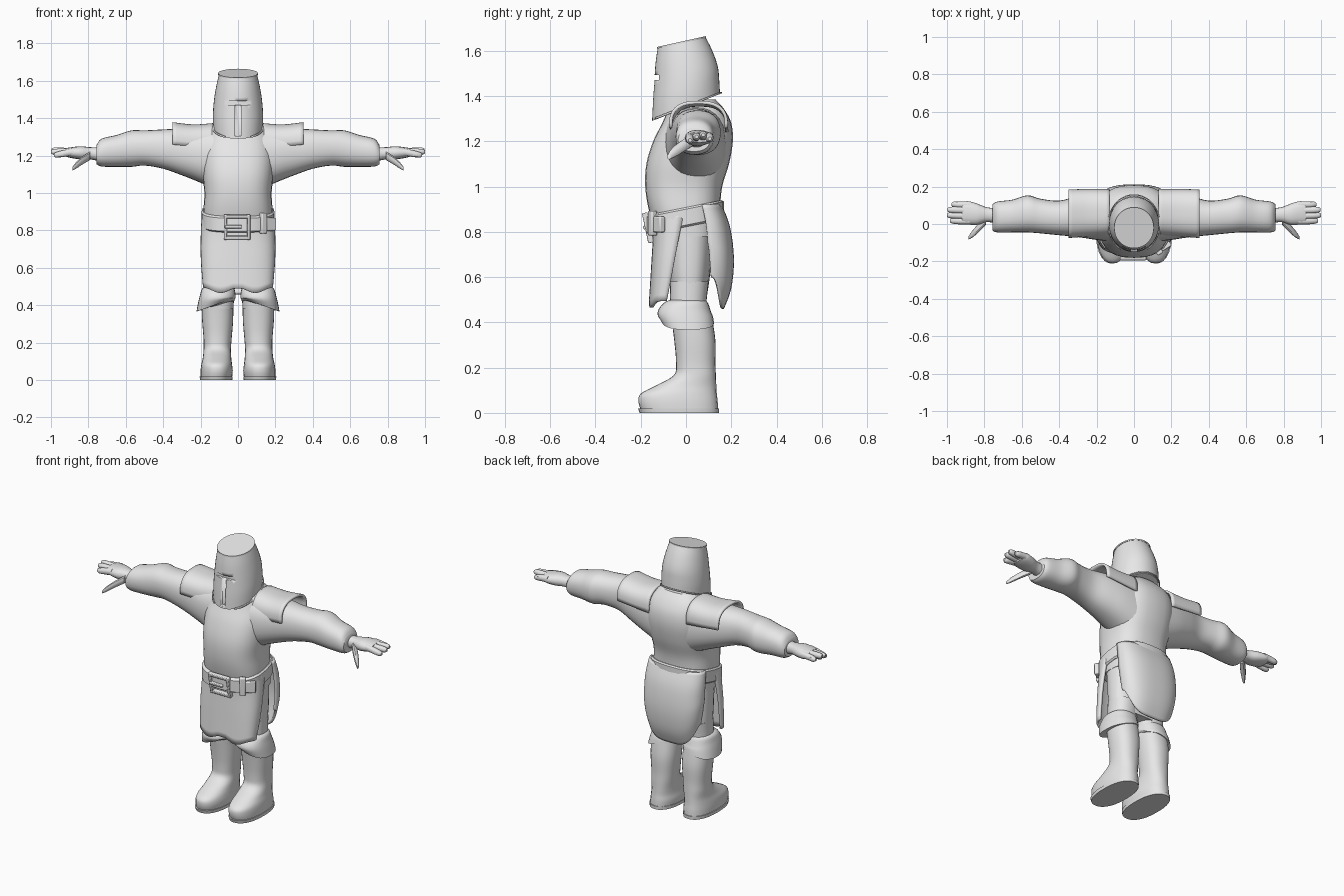
import bpy, bmesh, math
from mathutils import Matrix, Vector

if "Cube" in bpy.data.objects:
    bpy.data.objects.remove(bpy.data.objects["Cube"])

steel = bpy.data.materials.new("plain_grey")
steel.diffuse_color = (0.8, 0.8, 0.8, 1)
steel.use_nodes = True
steel.node_tree.nodes["Principled BSDF"].inputs["Base Color"].default_value = steel.diffuse_color


def finish(name, bm, mirror=False, thick=0, bevel=0, angle=40):
    bmesh.ops.recalc_face_normals(bm, faces=bm.faces)
    me = bpy.data.meshes.new(name)
    bm.to_mesh(me)
    bm.free()
    ob = bpy.data.objects.new(name, me)
    bpy.context.collection.objects.link(ob)
    me.materials.append(steel)
    bpy.ops.object.select_all(action='DESELECT')
    ob.select_set(True)
    bpy.context.view_layer.objects.active = ob
    bpy.ops.object.shade_smooth_by_angle(angle=math.radians(angle))
    if thick:
        m = ob.modifiers.new("thickness", 'SOLIDIFY')
        m.thickness, m.offset = thick, 0
    if bevel:
        m = ob.modifiers.new("soft_edges", 'BEVEL')
        m.width, m.segments = bevel, 2
    if mirror:
        m = ob.modifiers.new("mirror", 'MIRROR')
        m.use_mirror_merge = False
    return ob


def smooth_rings(rings, steps):
    """Catmull-Rom interpolation between cross-sections."""
    out = []
    for i in range(len(rings) - 1):
        p = [Vector(rings[min(max(i + k, 0), len(rings) - 1)]) for k in (-1, 0, 1, 2)]
        for s in range(steps):
            t = s / steps
            out.append(0.5 * (2 * p[1] + (p[2] - p[0]) * t
                              + (2 * p[0] - 5 * p[1] + 4 * p[2] - p[3]) * t * t
                              + (3 * p[1] - p[0] - 3 * p[2] + p[3]) * t ** 3))
    return out + [Vector(rings[-1])]


def loft(name, rings, axis='Z', p=2.3, arc=None, n=28, steps=4, warp=None, **kw):
    """Rings are (position, centre a, centre b, radius a, radius b); arc gives an open sheet."""
    bm = bmesh.new()
    rows = []
    for t, ca, cb, ra, rb in smooth_rings(rings, steps):
        row = []
        for k in range(n):
            a = math.tau * k / n if arc is None else math.radians(arc[0] + (arc[1] - arc[0]) * k / (n - 1))
            c, s = math.cos(a), math.sin(a)
            u = ca + ra * math.copysign(abs(c) ** (2 / p), c)
            v = cb + rb * math.copysign(abs(s) ** (2 / p), s)
            co = Vector((u, v, t)) if axis == 'Z' else Vector((t, u, v))
            row.append(bm.verts.new(warp(co) if warp else co))
        rows.append(row)
    for r0, r1 in zip(rows, rows[1:]):
        for k in range(n if arc is None else n - 1):
            j = (k + 1) % n
            bm.faces.new((r0[k], r0[j], r1[j], r1[k]))
    if arc is None:
        bm.faces.new(rows[0])
        bm.faces.new(rows[-1])
    return finish(name, bm, **kw)


def span(t, a0, a1, b0, b1):
    """Ring given by its extents instead of centre and radius."""
    return (t, (a0 + a1) / 2, (b0 + b1) / 2, (a1 - a0) / 2, (b1 - b0) / 2)


def boxes(name, parts, place=Matrix(), **kw):
    """Joined boxes, each (centre, size)."""
    bm = bmesh.new()
    for c, s in parts:
        bmesh.ops.create_cube(bm, size=1, matrix=place @ Matrix.Translation(c) @ Matrix.Diagonal((*s, 1)))
    return finish(name, bm, **kw)


# Torso
loft("torso", [span(.78, -.185, .185, -.13, .14), span(.9, -.185, .185, -.165, .15),
               span(1.0, -.18, .18, -.18, .16), span(1.1, -.19, .19, -.175, .19),
               span(1.2, -.195, .195, -.145, .207), span(1.28, -.185, .185, -.105, .2),
               span(1.34, -.165, .165, -.08, .17), span(1.385, -.11, .11, -.06, .13)], p=2.6)
loft("neck", [span(1.33, -.08, .08, -.07, .09), span(1.45, -.08, .08, -.07, .09)], steps=1)


# Helmet with tilted crown and rim, and a T-shaped opening
def tilt(co):
    co.z += co.y * (.22 + max(0, 1.5 - co.z) * 1.2)
    return co


helmet = loft("helmet", [(1.35, 0, 0, .132, .15), (1.42, 0, 0, .134, .147), (1.5, 0, 0, .128, .14),
                         (1.58, 0, -.01, .115, .124), (1.645, 0, -.02, .1, .104)], p=2.05, n=40, warp=tilt)
cutter = boxes("opening_cutter", [((0, -.16, 1.482), (.155, .08, .022))])
cutter2 = boxes("nose_slot_cutter", [((0, -.17, 1.39), (.03, .08, .17))])
for cut in (cutter, cutter2):
    m = helmet.modifiers.new("opening", 'BOOLEAN')
    m.operation, m.object, m.solver = 'DIFFERENCE', cut, 'EXACT'
    bpy.ops.object.select_all(action='DESELECT')
    bpy.context.view_layer.objects.active = helmet
    helmet.select_set(True)
    bpy.ops.object.modifier_apply(modifier=m.name)
for cut in (cutter, cutter2):
    bpy.data.objects.remove(cut)
loft("crown_rim", [(1.637, 0, -.02, .106, .109), (1.645, 0, -.02, .106, .109)], p=2.05, n=40, steps=1, warp=tilt)
loft("helmet_rim", [(1.35, 0, 0, .137, .156), (1.358, 0, 0, .137, .156)], p=2.05, n=40, steps=1,
     warp=tilt, arc=(-60, 240), thick=.006)

# Arms with sleeve cuffs
loft("arm", [span(.08, -.1, .18, 1.0, 1.36), span(.2, -.085, .17, 1.055, 1.345), span(.3, -.07, .15, 1.095, 1.345),
             span(.4, -.06, .125, 1.13, 1.34), span(.5, -.05, .135, 1.147, 1.335), span(.57, -.045, .153, 1.14, 1.335),
             span(.65, -.045, .13, 1.14, 1.31), span(.73, -.045, .12, 1.142, 1.29),
             span(.757, -.035, .105, 1.155, 1.255)], axis='X', mirror=True)

# Hands
loft("palm", [span(.74, .005, .085, 1.17, 1.245), span(.79, .01, .09, 1.18, 1.245), span(.84, -.005, .11, 1.18, 1.25),
              span(.89, -.002, .122, 1.187, 1.245), span(.92, .005, .115, 1.195, 1.24)], axis='X', n=16, mirror=True)
for j, (reach, drop) in enumerate([(.985, .012), (1.0, .004), (.998, 0), (.975, .008)]):
    y = .016 + .029 * j
    loft("finger", [(.88, y, 1.22, .018, .02), (.93, y, 1.224 - drop, .018, .019),
                    (reach - .015, y + .002, 1.228 - 2 * drop, .016, .016),
                    (reach, y + .002, 1.228 - 2 * drop, .008, .008)], axis='X', n=10, steps=2, mirror=True)
loft("thumb", [(.79, .02, 1.2, .022, .024), (.83, -.02, 1.175, .024, .022), (.865, -.055, 1.148, .018, .018),
               (.885, -.075, 1.13, .008, .01)], axis='X', n=10, steps=3, mirror=True)

# Shoulder plates
loft("shoulder_plate", [(.13, .062, 1.255, .118, .112), (.24, .06, 1.262, .12, .098), (.35, .055, 1.272, .123, .1)],
     axis='X', p=2.6, arc=(-4, 184), thick=.014, mirror=True)


# Belt, rising toward the back
def rise(co):
    co.z += .2 * co.y
    return co


loft("belt", [(.822, 0, -.005, .188, .163), (.83, 0, -.005, .196, .172), (.9, 0, -.005, .196, .172),
              (.908, 0, -.005, .188, .163)], p=2.6, steps=1, warp=rise)
lean = Matrix.Translation((-.005, -.168, .818)) @ Matrix.Rotation(math.radians(12), 4, 'X')
boxes("buckle", [((-.062, 0, 0), (.018, .026, .135)), ((.062, 0, 0), (.018, .026, .135)),
                 ((0, 0, .058), (.14, .026, .018)), ((0, 0, -.058), (.14, .026, .018)),
                 ((-.02, -.01, .004), (.09, .02, .016))], lean, bevel=.004)
side = Matrix.Translation((.135, -.148, .838)) @ Matrix.Rotation(math.radians(32), 4, 'Z')
boxes("belt_loop", [((0, 0, 0), (.035, .03, .11)), ((.045, .006, -.005), (.06, .028, .07))], side, bevel=.006)


# Skirt panels
def front_hem(co):
    if co.z < .6:
        co.z += (.6 - co.z) * .12 * math.cos(co.x * 34)
    return co


def round_hem(co):
    co.z += .2 * (abs(co.x) / .19) ** 4 * max(0, (.75 - co.z) / .3)
    return co


loft("front_skirt", [(.88, 0, -.01, .187, .135), (.78, 0, -.03, .192, .11), (.65, 0, -.055, .192, .092),
                     (.48, 0, -.085, .18, .072)], p=2.8, arc=(180, 360), warp=front_hem, thick=.014)
loft("back_skirt", [(.92, 0, .07, .182, .08), (.82, 0, .09, .19, .098), (.68, 0, .1, .19, .105),
                    (.55, 0, .105, .185, .088), (.46, 0, .11, .175, .05)], p=2.6, arc=(0, 180), warp=round_hem, thick=.014)

# Hips and thighs
loft("hips", [span(.5, -.172, .172, -.06, .09), span(.6, -.18, .18, -.075, .105), span(.72, -.183, .183, -.085, .115),
              span(.85, -.182, .182, -.1, .12)], p=2.6)
loft("thigh", [span(.38, .025, .18, -.06, .09), span(.48, .018, .178, -.07, .09), span(.58, .01, .178, -.07, .1)],
     mirror=True)

# Boots
loft("boot", [span(.012, .032, .2, -.2, .142), span(.05, .028, .2, -.21, .14), span(.085, .032, .196, -.2, .136),
              span(.12, .036, .188, -.135, .134), span(.165, .038, .184, -.055, .132), span(.22, .034, .184, -.044, .13),
              span(.32, .026, .192, -.052, .13), span(.42, .025, .195, -.065, .115)], p=2.3, mirror=True)
loft("sole", [span(0, .03, .203, -.205, .145), span(.02, .028, .205, -.212, .146)], steps=1, mirror=True)


# Folded boot cuffs, hanging lower on the outside
def droop(co):
    if co.z < .44:
        co.z += (.44 - co.z) * (.55 - 4.5 * (co.x - .09)) * (1 + .15 * math.sin(co.y * 50))
    return co


loft("boot_cuff", [span(.37, .018, .222, -.105, .124), span(.42, .014, .212, -.124, .118),
                   span(.455, .013, .203, -.122, .108), span(.488, .02, .192, -.095, .095),
                   span(.5, .035, .17, -.065, .075)], warp=droop, mirror=True)
